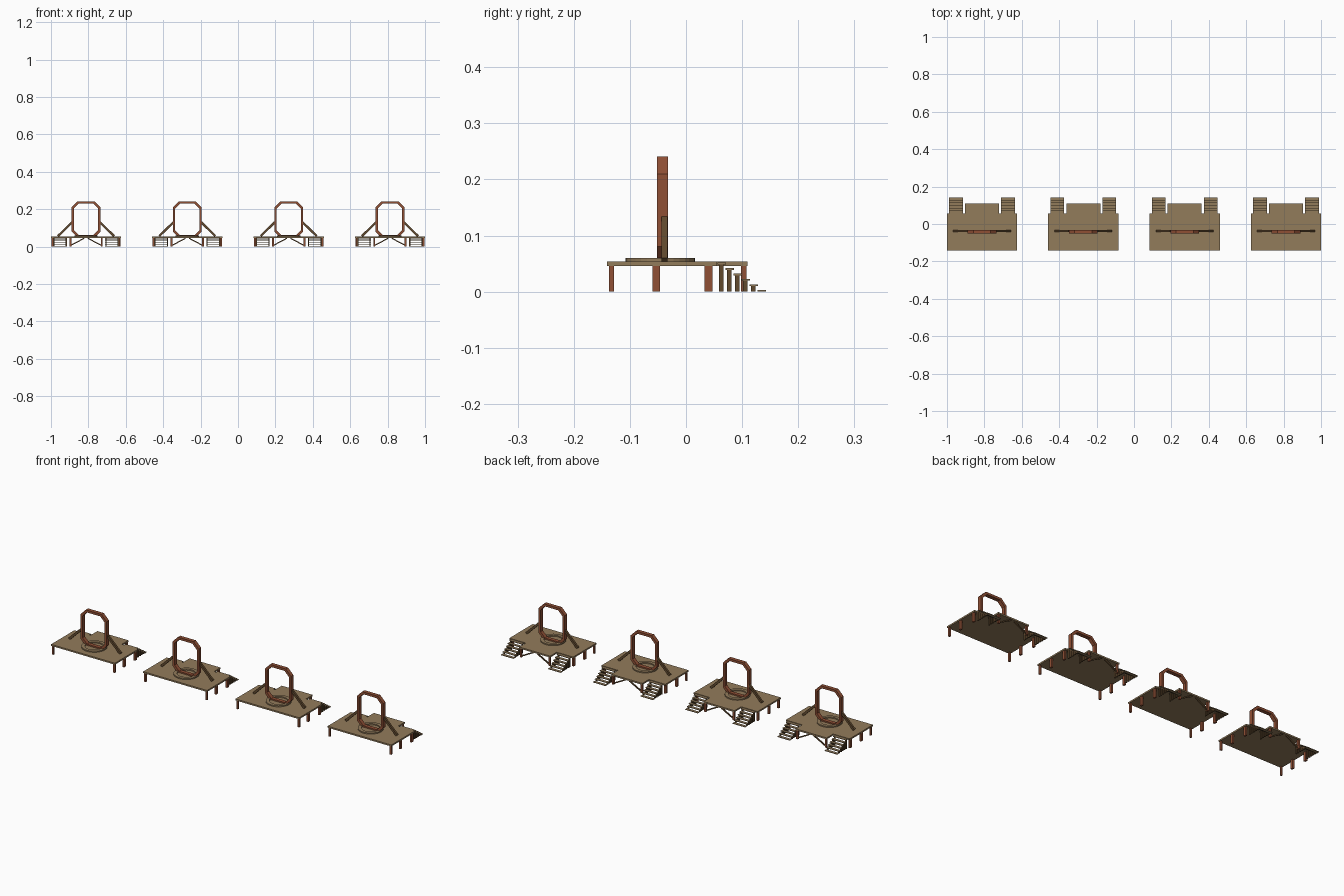
import bpy, bmesh, math
from mathutils import Vector, Matrix

default = bpy.data.objects.get("Cube")
if default:
    bpy.data.objects.remove(default, do_unlink=True)


def material(name, rgb):
    m = bpy.data.materials.new(name)
    m.use_nodes = True
    m.diffuse_color = (*rgb, 1)
    bsdf = next(n for n in m.node_tree.nodes if n.type == 'BSDF_PRINCIPLED')
    bsdf.inputs["Base Color"].default_value = (*rgb, 1)
    return m


PLANK = material("plank tan", (0.29, 0.20, 0.105))
RED = material("red brown timber", (0.28, 0.08, 0.036))
DARK = material("dark timber", (0.12, 0.068, 0.028))

CENTRES = [-0.8125, -0.271, 0.271, 0.8125]


def place(name, bm, mat):
    """Turn the bmesh into one mesh and stand it on all four platforms."""
    bmesh.ops.recalc_face_normals(bm, faces=bm.faces)
    mesh = bpy.data.meshes.new(name)
    bm.to_mesh(mesh)
    bm.free()
    mesh.materials.append(mat)
    for i, x in enumerate(CENTRES):
        ob = bpy.data.objects.new(f"{name}_{i + 1}", mesh)
        ob.location.x = x
        bpy.context.collection.objects.link(ob)


def box(bm, x, y, z):
    """Box from (min, max) pairs."""
    size = Matrix.Diagonal((x[1] - x[0], y[1] - y[0], z[1] - z[0], 1))
    mid = Vector((sum(x) / 2, sum(y) / 2, sum(z) / 2))
    bmesh.ops.create_cube(bm, size=1, matrix=Matrix.Translation(mid) @ size)


def beam(bm, a, b, width, y):
    """Slanted bar in the xz plane between points a and b."""
    a, b = Vector(a), Vector(b)
    d = b - a
    mid = (a + b) / 2
    turn = Matrix.Rotation(-math.atan2(d.y, d.x), 4, 'Y')
    size = Matrix.Diagonal((d.length, y[1] - y[0], width, 1))
    shift = Matrix.Translation((mid.x, sum(y) / 2, mid.y))
    bmesh.ops.create_cube(bm, size=1, matrix=shift @ turn @ size)


def band(bm, outer, inner):
    """Closed solid from matching outer and inner loops of (front, back) points."""
    rows = [[bm.verts.new(p) for p in loop] for loop in (*outer, *inner[::-1])]
    n = len(rows[0])
    for r in range(4):
        p, q = rows[r], rows[(r + 1) % 4]
        for i in range(n):
            j = (i + 1) % n
            bm.faces.new((p[i], p[j], q[j], q[i]))


# T-shaped deck
bm = bmesh.new()
outline = [(-0.1875, -0.141), (0.1875, -0.141), (0.1875, 0.055), (0.091, 0.055),
           (0.091, 0.11), (-0.091, 0.11), (-0.091, 0.055), (-0.1875, 0.055)]
face = bm.faces.new([bm.verts.new((x, y, 0.046)) for x, y in outline])
ext = bmesh.ops.extrude_face_region(bm, geom=[face])["geom"]
bmesh.ops.translate(bm, vec=(0, 0, 0.008),
                    verts=[v for v in ext if isinstance(v, bmesh.types.BMVert)])
place("deck", bm, PLANK)

# Raised ring in the middle of the deck
bm = bmesh.new()


def circle(r, z):
    return [(r * math.cos(t * math.tau / 32), -0.046 + r * math.sin(t * math.tau / 32), z)
            for t in range(32)]


band(bm, (circle(0.062, 0.053), circle(0.062, 0.06)),
     (circle(0.045, 0.053), circle(0.045, 0.06)))
place("deck_ring", bm, PLANK)

# Upright eight-sided frame
bm = bmesh.new()


def octagon(w, lo, hi, cut, y):
    pts = [(w, lo + cut), (w, hi - cut), (w - cut, hi), (cut - w, hi),
           (-w, hi - cut), (-w, lo + cut), (cut - w, lo), (w - cut, lo)]
    return [(x, y, z) for x, z in pts]


band(bm, [octagon(0.077, 0.049, 0.241, 0.031, y) for y in (-0.052, -0.032)],
     [octagon(0.065, 0.061, 0.229, 0.026, y) for y in (-0.052, -0.032)])
place("arch_frame", bm, RED)

# Slanted props on both sides of the frame
bm = bmesh.new()
for s in (-1, 1):
    beam(bm, (s * 0.15, 0.056), (s * 0.074, 0.13), 0.012, (-0.044, -0.033))
place("frame_props", bm, DARK)

# Deck legs
bm = bmesh.new()
for s in (-1, 1):
    for x, y, half in ((0.18, -0.133, 0.0045), (0.18, -0.053, 0.007),
                       (0.18, 0.04, 0.007), (0.084, 0.103, 0.005)):
        box(bm, (s * x - 0.005, s * x + 0.005), (y - half, y + half), (0, 0.046))
place("deck_legs", bm, RED)

# Diagonal braces under the rear landing
bm = bmesh.new()
for s in (-1, 1):
    beam(bm, (s * 0.082, 0.006), (s * 0.01, 0.044), 0.006, (0.1, 0.106))
place("landing_braces", bm, DARK)

# Two flights of steps with posts under the treads
treads, posts = bmesh.new(), bmesh.new()
for s in (-1, 1):
    for i in range(6):
        y, z = 0.056 + 0.0142 * i, 0.0515 - 0.0097 * i
        box(treads, sorted((s * 0.102, s * 0.176)), (y, y + 0.0155), (z - 0.003, z))
        if i < 5:
            for x in (0.106, 0.172):
                box(posts, (s * x - 0.003, s * x + 0.003),
                    (y + 0.003, y + 0.011), (0, z - 0.003))
place("step_treads", treads, PLANK)
place("step_posts", posts, DARK)
